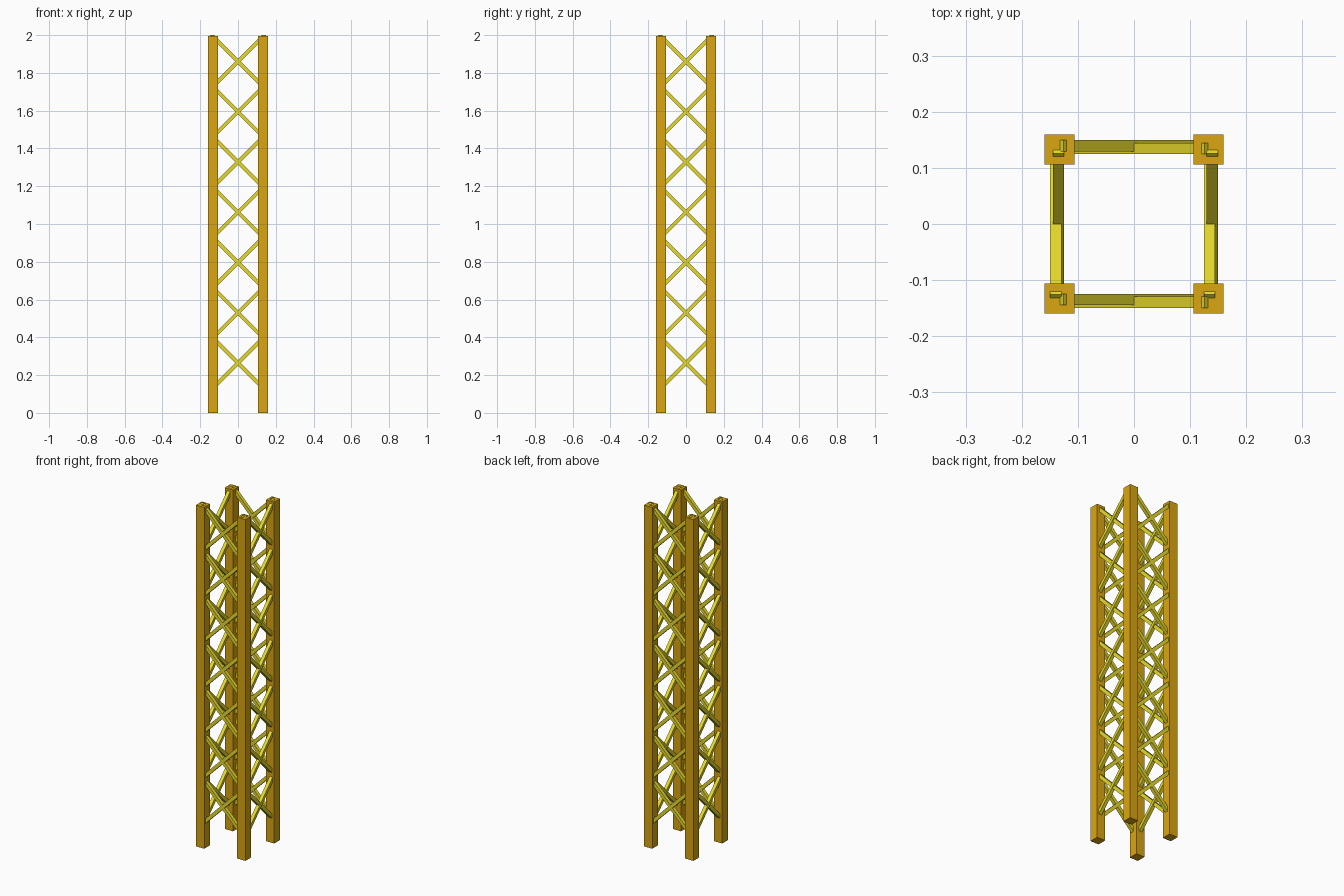
import bpy, bmesh
from math import pi
from mathutils import Matrix

if "Cube" in bpy.data.objects:
    bpy.data.objects.remove(bpy.data.objects["Cube"])

U = 0.133            # half spacing of the legs
H = 1.994            # leg height
LEG = 0.0535         # leg thickness
BAR = 0.02           # brace thickness
BAR_LEN = 0.3765     # brace length
FACE = 0.137         # distance of the braced faces from the centre
OFF = 0.0025         # the two crossing bars are slightly staggered
TOP = 1.86           # height of the top crossing
STEP = 0.266         # spacing of the crossings


def material(name, rgb):
    m = bpy.data.materials.new(name)
    m.diffuse_color = (*rgb, 1)
    m.use_nodes = True
    m.node_tree.nodes["Principled BSDF"].inputs["Base Color"].default_value = m.diffuse_color
    return m


def make_object(name, matrices, mat):
    """One mesh made of unit cubes placed by the given matrices."""
    bm = bmesh.new()
    for m in matrices:
        bmesh.ops.create_cube(bm, size=1, matrix=m)
    mesh = bpy.data.meshes.new(name)
    bm.to_mesh(mesh)
    bm.free()
    mesh.materials.append(mat)
    obj = bpy.data.objects.new(name, mesh)
    bpy.context.collection.objects.link(obj)


orange = material("orange_paint", (0.70, 0.38, 0.006))
yellow = material("yellow_paint", (0.80, 0.70, 0.025))

# Four corner legs
for sx, side in ((-1, "left"), (1, "right")):
    for sy, end in ((-1, "front"), (1, "back")):
        m = Matrix.Translation((sx * U, sy * U, H / 2)) @ Matrix.Diagonal((LEG, LEG, H, 1))
        make_object(f"{end}_{side}_leg", [m], orange)


def braces(axis, s):
    """Column of X braces on one face; axis is the direction the bars span."""
    out = []
    for i in range(7):
        z = TOP - i * STEP
        for rise in (-1, 1):
            if axis == "X":
                pos = (0, s * FACE - rise * OFF, z)
                rot = Matrix.Rotation(-rise * pi / 4, 4, 'Y')
                size = (BAR_LEN, BAR, BAR, 1)
            else:
                pos = (s * FACE + rise * OFF, 0, z)
                rot = Matrix.Rotation(rise * pi / 4, 4, 'X')
                size = (BAR, BAR_LEN, BAR, 1)
            out.append(Matrix.Translation(pos) @ rot @ Matrix.Diagonal(size))
    return out


# Cross braces on the four faces
for name, axis, s in (("front", "X", -1), ("back", "X", 1), ("left", "Y", -1), ("right", "Y", 1)):
    make_object(f"{name}_cross_braces", braces(axis, s), yellow)
